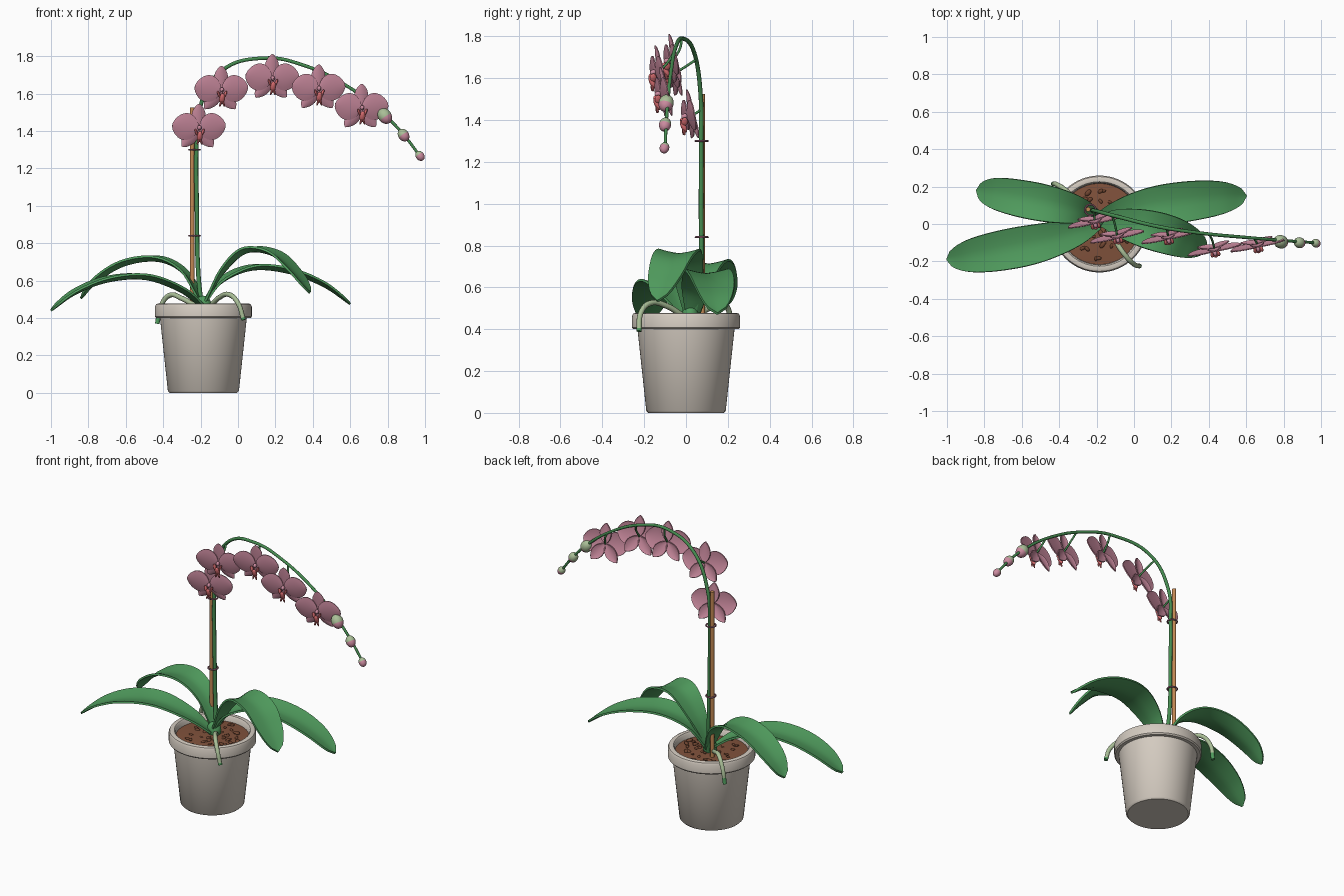
import bpy, bmesh, math, random
from mathutils import Vector, Matrix, Euler

if "Cube" in bpy.data.objects:
    bpy.data.objects.remove(bpy.data.objects["Cube"])

random.seed(4)
PX = -0.185  # pot centre in x


def mat(name, rgb):
    m = bpy.data.materials.new(name)
    m.diffuse_color = (*rgb, 1)
    m.use_nodes = True
    m.node_tree.nodes["Principled BSDF"].inputs["Base Color"].default_value = m.diffuse_color
    return m


POT = mat("stone_pot", (0.66, 0.60, 0.53))
LEAF = mat("leaf_green", (0.08, 0.33, 0.11))
STEM = mat("stem_green", (0.06, 0.26, 0.08))
PETAL = mat("petal_pink", (0.60, 0.26, 0.35))
LIP = mat("lip_coral", (0.72, 0.16, 0.17))
WOOD = mat("stake_wood", (0.55, 0.25, 0.09))
PALE = mat("pale_green", (0.40, 0.52, 0.31))
SOIL = mat("soil_brown", (0.22, 0.085, 0.045))
BARK = mat("bark_brown", (0.16, 0.06, 0.03))
CLIP = mat("clip_mauve", (0.40, 0.17, 0.24))


def finish(o, mats, angle=40):
    """Apply modifiers / curves, assign materials and smooth by angle."""
    bpy.ops.object.select_all(action='DESELECT')
    o.select_set(True)
    bpy.context.view_layer.objects.active = o
    bpy.ops.object.convert(target='MESH')
    o = bpy.context.view_layer.objects.active
    o.data.materials.clear()
    for m in mats:
        o.data.materials.append(m)
    bpy.ops.object.shade_smooth_by_angle(angle=math.radians(angle))
    return o


def from_bm(name, bm, mats, thick=0, angle=40):
    bmesh.ops.recalc_face_normals(bm, faces=bm.faces)
    me = bpy.data.meshes.new(name)
    bm.to_mesh(me)
    bm.free()
    o = bpy.data.objects.new(name, me)
    bpy.context.collection.objects.link(o)
    if thick:
        s = o.modifiers.new("thickness", 'SOLIDIFY')
        s.thickness, s.offset = thick, 0
    return finish(o, mats, angle)


def tube(name, pts, r, m, taper=1.0):
    cu = bpy.data.curves.new(name, 'CURVE')
    cu.dimensions, cu.bevel_depth, cu.bevel_resolution = '3D', r, 3
    cu.use_fill_caps, cu.resolution_u = True, 8
    sp = cu.splines.new('BEZIER')
    sp.bezier_points.add(len(pts) - 1)
    for i, (b, p) in enumerate(zip(sp.bezier_points, pts)):
        b.co = p
        b.handle_left_type = b.handle_right_type = 'AUTO'
        b.radius = 1 + (taper - 1) * i / (len(pts) - 1)
    o = bpy.data.objects.new(name, cu)
    bpy.context.collection.objects.link(o)
    return finish(o, [m])


def lathe(name, prof, m, seg=64):
    bm = bmesh.new()
    rings = [[bm.verts.new((PX + r * math.cos(a), r * math.sin(a), z))
              for a in (2 * math.pi * k / seg for k in range(seg))] for r, z in prof]
    for a, b in zip(rings, rings[1:]):
        for k in range(seg):
            bm.faces.new((a[k], a[(k + 1) % seg], b[(k + 1) % seg], b[k]))
    bm.faces.new(rings[0])
    bm.faces.new(rings[-1])
    return from_bm(name, bm, [m])


def grid(bm, n, m, f):
    """Surface patch: f(t, u) with t in 0..1 along and u in -1..1 across."""
    v = [[bm.verts.new(f(i / n, 2 * j / m - 1)) for j in range(m + 1)] for i in range(n + 1)]
    for i in range(n):
        for j in range(m):
            bm.faces.new((v[i][j], v[i + 1][j], v[i + 1][j + 1], v[i][j + 1]))


def spline(pts, t):
    p = [Vector(q) for q in pts]
    s = t * (len(p) - 1)
    i = min(int(s), len(p) - 2)
    k = s - i
    b, c = p[i], p[i + 1]
    a = p[i - 1] if i else 2 * b - c
    d = p[i + 2] if i + 2 < len(p) else 2 * c - b
    return 0.5 * (2 * b + (c - a) * k + (2 * a - 5 * b + 4 * c - d) * k * k
                  + (3 * b - a - 3 * c + d) * k ** 3)


def blob(bm, loc, size, rot=(0, 0, 0), seg=16):
    mx = Matrix.Translation(loc) @ Euler(rot).to_matrix().to_4x4() @ Matrix.Diagonal((*size, 1))
    return bmesh.ops.create_uvsphere(bm, u_segments=seg, v_segments=seg // 2 + 2, radius=1, matrix=mx)


# pot, soil and bark chips
lathe("pot", [(0.18, 0), (0.19, 0.01), (0.232, 0.40), (0.252, 0.40), (0.259, 0.408), (0.259, 0.462),
              (0.253, 0.474), (0.243, 0.478), (0.226, 0.476), (0.219, 0.468), (0.215, 0.42)], POT)
lathe("soil", [(0.21, 0.41), (0.217, 0.438), (0.12, 0.445), (0.02, 0.448)], SOIL)
bm = bmesh.new()
for k in range(46):
    a, r = random.uniform(0, 6.28), 0.19 * math.sqrt(random.random())
    s = random.uniform(0.014, 0.024)
    blob(bm, (PX + r * math.cos(a), r * math.sin(a), 0.445), (s, s * 0.6, s * 0.4),
         (random.uniform(-.3, .3), random.uniform(-.3, .3), random.uniform(0, 6)), 8)
from_bm("bark_chips", bm, [BARK])

# leaves: arching strips with a shallow channel
LEAVES = {
    "leaf_back_right": (0.108, [(-.19, .03, .46), (-.09, .05, .59), (.08, .09, .66), (.28, .12, .64),
                                (.46, .14, .57), (.6, .15, .475)]),
    "leaf_front_right": (0.105, [(-.18, .02, .47), (-.09, .01, .63), (.04, -.02, .75), (.19, -.06, .735),
                                 (.30, -.10, .64), (.385, -.135, .535)]),
    "leaf_back_left": (0.10, [(-.19, .04, .47), (-.28, .07, .63), (-.42, .10, .705), (-.60, .135, .685),
                              (-.75, .165, .60), (-.84, .18, .505)]),
    "leaf_front_left": (0.108, [(-.19, .0, .46), (-.31, -.045, .545), (-.50, -.10, .61), (-.70, -.14, .595),
                                (-.87, -.17, .53), (-1.0, -.19, .44)])}
for name, (W, pts) in LEAVES.items():
    def leaf_pt(t, u):
        c = spline(pts, t)
        d = spline(pts, min(1, t + .01)) - spline(pts, max(0, t - .01))
        side = Vector((-d.y, d.x, 0)).normalized()
        w = W * (0.28 + 0.72 * math.sin(math.pi / 2 * min(1, t / 0.55)))
        w *= math.sqrt(max(0.0015, 1 - max(0, (t - .5) / .5) ** 2.2))
        return c + side * w * u + Vector((0, 0, 0.022 * abs(u) ** 1.5 * w / W))
    bm = bmesh.new()
    grid(bm, 28, 8, leaf_pt)
    from_bm(name, bm, [LEAF], 0.012)
bm = bmesh.new()
blob(bm, (-.187, .02, .47), (.045, .04, .05))
from_bm("crown", bm, [LEAF])

# aerial roots with green tips
ROOTS = [[(-.22, .04, .46), (-.30, .12, .505), (-.365, .18, .522), (-.41, .21, .47), (-.432, .215, .37)],
         [(-.15, -.01, .46), (-.10, -.09, .51), (-.045, -.17, .525), (.0, -.215, .48), (.03, -.225, .39)]]
for i, pts in enumerate(ROOTS):
    o = tube(f"aerial_root_{i + 1}", pts, 0.014, PALE, 0.9)
    o.data.materials.append(LEAF)
    for f in o.data.polygons:
        f.material_index = int(f.center.z < 0.405)

# stake, flower stem and clips
tube("stake", [(-.245, .078, .43), (-.245, .078, 1.0), (-.245, .078, 1.525)], 0.0125, WOOD)
tube("flower_stem", [(-.195, .05, .46), (-.213, .07, .65), (-.22, .072, 1.0), (-.222, .072, 1.3),
                     (-.205, .07, 1.52), (-.09, .04, 1.72), (.14, -.016, 1.79), (.35, -.048, 1.752),
                     (.6, -.072, 1.63), (.78, -.087, 1.49), (.89, -.095, 1.375), (.97, -.1, 1.27)],
     0.0125, STEM, 0.6)
for i, z in enumerate((0.84, 1.30)):
    bpy.ops.mesh.primitive_torus_add(location=(-.233, .075, z), major_radius=0.029, minor_radius=0.005,
                                     major_segments=28, minor_segments=8)
    bpy.context.object.name = f"stem_clip_{i + 1}"
    finish(bpy.context.object, [CLIP])


# flower parts, facing -y, built once and shared
def petal(bm, length, half, deg, y0, start=0.0, p=1.0, q=0.5, bend=0.0):
    a = math.radians(deg)
    d, s = Vector((math.sin(a), 0, math.cos(a))), Vector((math.cos(a), 0, -math.sin(a)))

    def f(t, u):
        tt = (1 - math.cos(math.pi * t)) / 2
        w = half * max(0.03, math.sin(math.pi * tt ** p)) ** q
        y = y0 + bend * tt * tt + 0.010 * u * u * (w / half)
        return d * (start + (length - start) * tt) + s * w * u + Vector((0, y, 0))
    grid(bm, 14, 8, f)


bm = bmesh.new()
petal(bm, 0.130, 0.037, 0, 0.006, q=0.7, bend=0.008)
for s in (-1, 1):
    petal(bm, 0.132, 0.037, s * 141, 0.006, q=0.7, bend=0.008)
    petal(bm, 0.146, 0.073, s * 83, -0.006, 0.002, 0.93, 0.55, 0.006)
petals = from_bm("flower_petals_1", bm, [PETAL], 0.006)

bm = bmesh.new()
blob(bm, (0, -.018, .006), (.011, .017, .013), seg=12)                     # column
n_col = len(bm.faces)
for s in (-1, 1):
    blob(bm, (s * .017, -.026, -.018), (.007, .016, .021), (0, s * .35, 0), 12)   # side lobes
    blob(bm, (s * .008, -.036, -.066), (.006, .006, .018), (0, s * -.3, 0), 8)    # forked tip
blob(bm, (0, -.032, -.040), (.016, .013, .032), (.25, 0, 0), 12)           # middle lobe
bm.faces.ensure_lookup_table()
for f in bm.faces[:n_col]:
    f.material_index = 1
idx = [f.material_index for f in bm.faces]
lip = from_bm("flower_lip_1", bm, [LIP, PETAL])
lip.data.polygons.foreach_set("material_index", idx)

# (flower centre, stem attachment)
FLOWERS = [((-.21, .012, 1.415), (-.22, .072, 1.45)), ((-.09, -.068, 1.618), (-.12, .05, 1.69)),
           ((.182, -.072, 1.68), (.17, -.02, 1.788)), ((.43, -.138, 1.625), (.40, -.053, 1.735)),
           ((.66, -.115, 1.522), (.62, -.074, 1.618))]
for i, (c, a) in enumerate(FLOWERS):
    for src in (petals, lip):
        o = src
        if i:
            o = bpy.data.objects.new(src.name[:-1] + str(i + 1), src.data)
            bpy.context.collection.objects.link(o)
        o.location = c
        o.rotation_euler = (math.radians(10), 0, math.radians(12))
    c, a = Vector(c) + Vector((0, .006, 0)), Vector(a)
    mid = (a + c) / 2 + Vector((0, .014, .008))
    tube(f"flower_stalk_{i + 1}", [a, mid, c], 0.006, STEM)

# buds: green at the base, pink towards the tip
for i, (c, r, cut) in enumerate([((.785, -.095, 1.48), .036, .35), ((.885, -.1, 1.378), .029, .0),
                                 ((.973, -.103, 1.267), .023, -.4)]):
    bm = bmesh.new()
    blob(bm, (0, 0, 0), (r, r, r * 1.25), seg=24)
    o = from_bm(f"bud_{i + 1}", bm, [PALE, PETAL])
    for f in o.data.polygons:
        f.material_index = int(f.center.z > cut * r)
    o.location = c
    o.rotation_euler = Vector((.55, -.2, -.8)).to_track_quat('Z', 'Y').to_euler()
